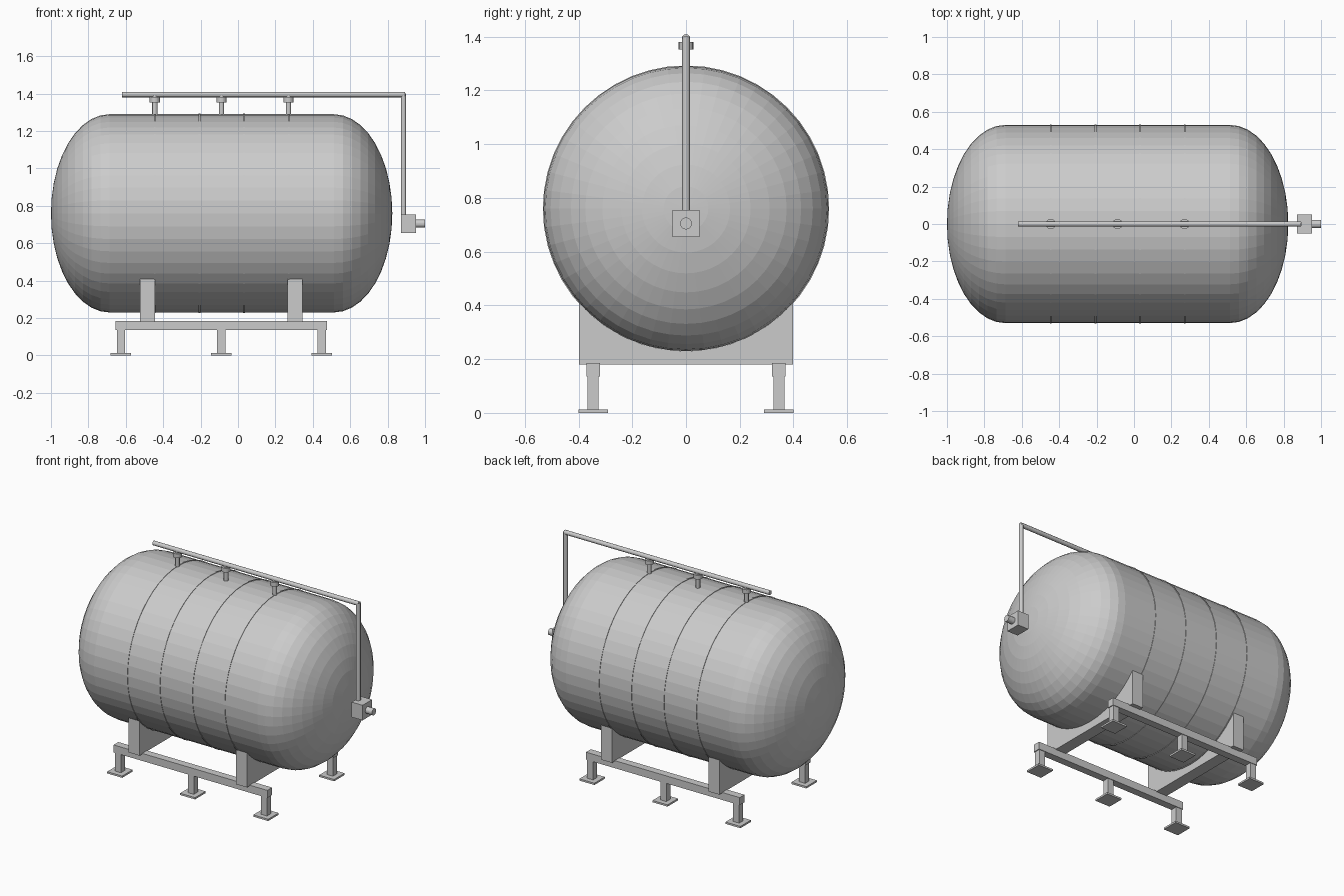
import bpy, bmesh
from math import sin, cos, pi, asin
from mathutils import Vector

if "Cube" in bpy.data.objects:
    bpy.data.objects.remove(bpy.data.objects["Cube"], do_unlink=True)

grey = bpy.data.materials.new("light_grey_steel")
grey.use_nodes = True
tone = (0.6, 0.6, 0.6, 1)
grey.diffuse_color = tone
grey.node_tree.nodes["Principled BSDF"].inputs["Base Color"].default_value = tone

MID, AXIS, RADIUS = -0.0875, 0.76, 0.53   # tank centre x, axis height, radius
HALF, DOME = 0.60, 0.3125                 # half length of barrel, dome depth
SIDES = 48


def finish(name, bm):
    bmesh.ops.recalc_face_normals(bm, faces=bm.faces)
    mesh = bpy.data.meshes.new(name)
    bm.to_mesh(mesh)
    bm.free()
    obj = bpy.data.objects.new(name, mesh)
    bpy.context.collection.objects.link(obj)
    mesh.materials.append(grey)
    return obj


def box(name, center, size):
    bm = bmesh.new()
    bmesh.ops.create_cube(bm, size=1)
    for v in bm.verts:
        v.co = Vector(a * s + c for a, s, c in zip(v.co, size, center))
    return finish(name, bm)


def rod(name, start, end, radius, sides=20):
    a, b = Vector(start), Vector(end)
    bm = bmesh.new()
    bmesh.ops.create_cone(bm, cap_ends=True, segments=sides, radius1=radius,
                          radius2=radius, depth=(b - a).length)
    turn = (b - a).to_track_quat('Z', 'Y')
    for v in bm.verts:
        v.co = turn @ v.co + (a + b) / 2
    return finish(name, bm)


def lathe(name, profile, closed=False):
    """Spin (x, radius) points around the tank axis."""
    bm = bmesh.new()
    rings = []
    for x, r in profile:
        n = SIDES if r > 1e-5 else 1
        rings.append([bm.verts.new((x, r * cos(2 * pi * i / SIDES),
                                    AXIS + r * sin(2 * pi * i / SIDES)))
                      for i in range(n)])
    pairs = list(zip(rings, rings[1:]))
    if closed:
        pairs.append((rings[-1], rings[0]))
    for a, b in pairs:
        for i in range(SIDES):
            j = (i + 1) % SIDES
            quad = [a[i % len(a)], a[j % len(a)], b[j % len(b)], b[i % len(b)]]
            bm.faces.new(list(dict.fromkeys(quad)))
    return finish(name, bm)


# Tank shell with elliptical ends
steps = 10
quarter = [i * pi / 2 / steps for i in range(steps + 1)]
left = [(MID - HALF - DOME * cos(t), RADIUS * sin(t)) for t in quarter]
right = [(2 * MID - x, r) for x, r in reversed(left)]
lathe("tank_shell", left + right)

# Thin hoops around the barrel
for n, x in enumerate((-0.445, -0.206, 0.033, 0.271)):
    w, top, low = 0.005, RADIUS + 0.003, RADIUS - 0.01
    lathe(f"hoop_{n + 1}", [(x - w, low), (x - w, top), (x + w, top), (x + w, low)], True)

# Saddles hollowed to fit the tank
for n, x in enumerate((-0.485, 0.305)):
    bm = bmesh.new()
    reach = asin(0.398 / RADIUS)
    cols = []
    for i in range(17):
        t = -reach + 2 * reach * i / 16
        y, top = RADIUS * sin(t), AXIS - RADIUS * cos(t)
        cols.append([bm.verts.new((x + dx, y, z))
                     for dx, z in ((-0.04, 0.18), (0.04, 0.18), (0.04, top), (-0.04, top))])
    for a, b in zip(cols, cols[1:]):
        for k in range(4):
            m = (k + 1) % 4
            bm.faces.new((a[k], a[m], b[m], b[k]))
    bm.faces.new(cols[0])
    bm.faces.new(cols[-1])
    finish(f"saddle_{n + 1}", bm)

# Base rails, legs and foot plates
for side, y in (("front", -0.346), ("back", 0.346)):
    box(f"{side}_rail", (-0.09, y, 0.16), (1.13, 0.05, 0.05))
    for n, x in enumerate((-0.626, -0.09, 0.448)):
        box(f"{side}_leg_{n + 1}", (x, y, 0.0735), (0.044, 0.042, 0.127))
        box(f"{side}_foot_{n + 1}", (x, y, 0.006), (0.11, 0.11, 0.012))

# Top pipe and its risers
rod("top_pipe", (-0.62, 0, 1.395), (0.892, 0, 1.395), 0.0145)
for n, x in enumerate((-0.445, -0.088, 0.27)):
    rod(f"riser_{n + 1}", (x, 0, 1.27), (x, 0, 1.39), 0.014)
    rod(f"riser_collar_{n + 1}", (x, 0, 1.353), (x, 0, 1.381), 0.027)

# Down pipe, valve box and outlet
rod("down_pipe", (0.885, 0, 0.71), (0.885, 0, 1.4), 0.0145)
box("valve_box", (0.911, 0, 0.705), (0.08, 0.1, 0.1))
rod("outlet", (0.945, 0, 0.705), (1.0, 0, 0.705), 0.022)
